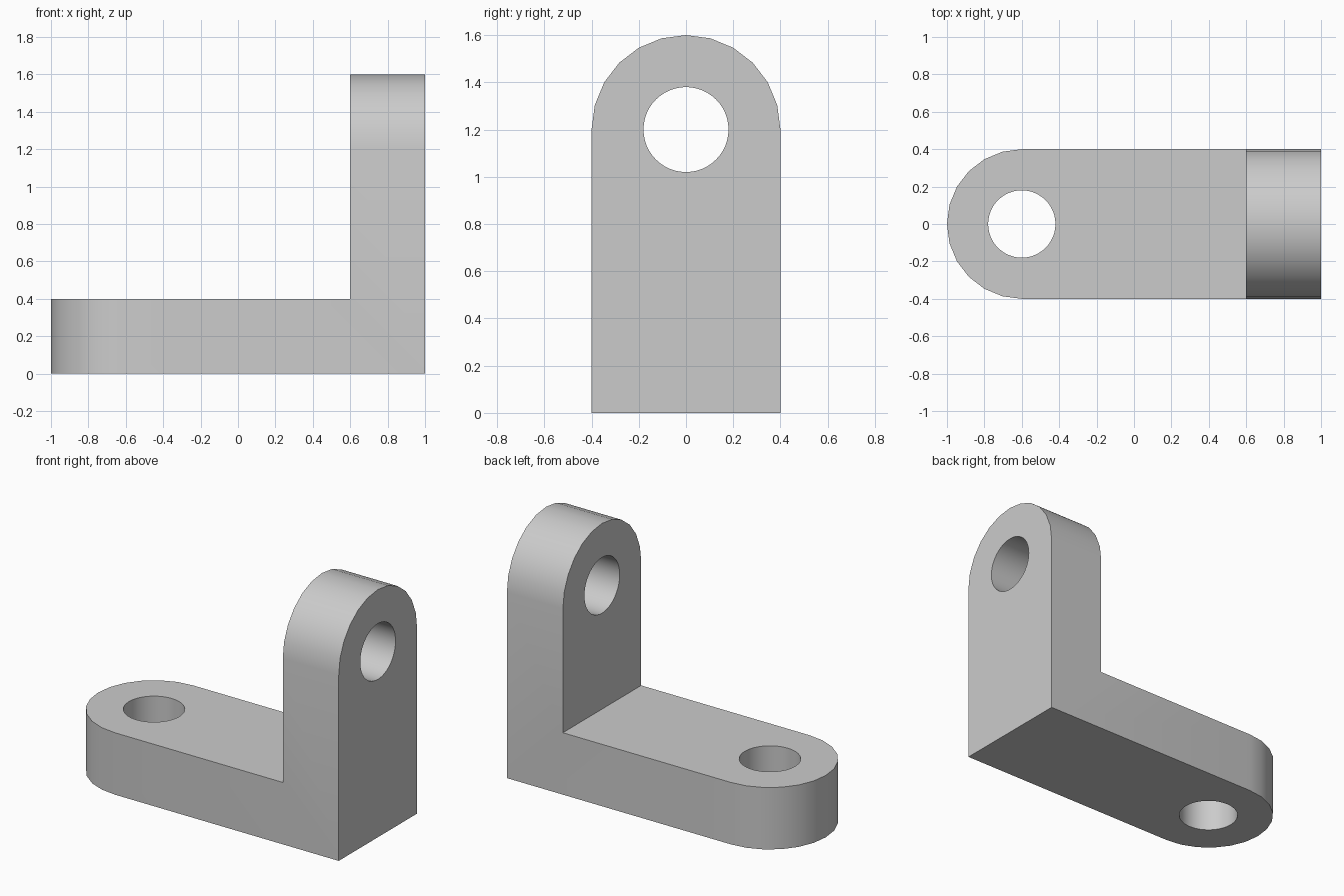
import bpy, bmesh, math
from mathutils import Matrix

if "Cube" in bpy.data.objects:
    bpy.data.objects.remove(bpy.data.objects["Cube"], do_unlink=True)

HALF = 0.4      # half width of the bracket, also the radius of both ends
THICK = 0.4     # thickness of both arms
HEIGHT = 1.6
HOLE = 0.18

grey = bpy.data.materials.new("plain grey")
grey.use_nodes = True
colour = (0.6, 0.6, 0.6, 1)
grey.diffuse_color = colour
grey.node_tree.nodes["Principled BSDF"].inputs["Base Color"].default_value = colour


def make_object(name, bm):
    bmesh.ops.recalc_face_normals(bm, faces=bm.faces)
    mesh = bpy.data.meshes.new(name)
    bm.to_mesh(mesh)
    bm.free()
    mesh.materials.append(grey)
    obj = bpy.data.objects.new(name, mesh)
    bpy.context.collection.objects.link(obj)
    return obj


def cutter(name, matrix):
    bm = bmesh.new()
    bmesh.ops.create_cone(bm, cap_ends=True, segments=48, radius1=HOLE,
                          radius2=HOLE, depth=THICK * 2, matrix=matrix)
    obj = make_object(name, bm)
    obj.hide_render = True
    return obj


# L-shaped profile swept across the width
profile = [(-1, 0), (1, 0), (1, HEIGHT), (1 - THICK, HEIGHT),
           (1 - THICK, THICK), (-1, THICK)]
bm = bmesh.new()
side = bm.faces.new([bm.verts.new((x, -HALF, z)) for x, z in profile])
swept = bmesh.ops.extrude_face_region(bm, geom=[side])["geom"]
bmesh.ops.translate(bm, vec=(0, HALF * 2, 0),
                    verts=[v for v in swept if isinstance(v, bmesh.types.BMVert)])
bmesh.ops.recalc_face_normals(bm, faces=bm.faces)

# Round the free end of each arm into a half circle
ends = [e for e in bm.edges
        if all(v.co.x < -0.99 for v in e.verts) and abs(e.verts[0].co.y - e.verts[1].co.y) < 0.01
        or all(v.co.z > HEIGHT - 0.01 for v in e.verts) and abs(e.verts[0].co.y - e.verts[1].co.y) < 0.01]
bmesh.ops.bevel(bm, geom=ends, offset=HALF, offset_type='OFFSET', segments=6,
                profile=0.5, affect='EDGES', clamp_overlap=False)
bmesh.ops.remove_doubles(bm, verts=bm.verts, dist=0.001)
bracket = make_object("angle_bracket", bm)

# Bore one hole concentric with each rounded end
cutters = [
    cutter("base_hole_cutter", Matrix.Translation((HALF - 1, 0, THICK / 2))),
    cutter("upright_hole_cutter", Matrix.Translation((1 - THICK / 2, 0, HEIGHT - HALF))
           @ Matrix.Rotation(math.pi / 2, 4, 'Y')),
]
bpy.ops.object.select_all(action='DESELECT')
bpy.context.view_layer.objects.active = bracket
bracket.select_set(True)
for tool in cutters:
    cut = bracket.modifiers.new(tool.name, 'BOOLEAN')
    cut.operation = 'DIFFERENCE'
    cut.solver = 'EXACT'
    cut.object = tool
    bpy.ops.object.modifier_apply(modifier=cut.name)
    bpy.data.objects.remove(tool, do_unlink=True)

# Smooth curved walls, crisp edges
bpy.ops.object.shade_smooth_by_angle(angle=math.radians(30))
